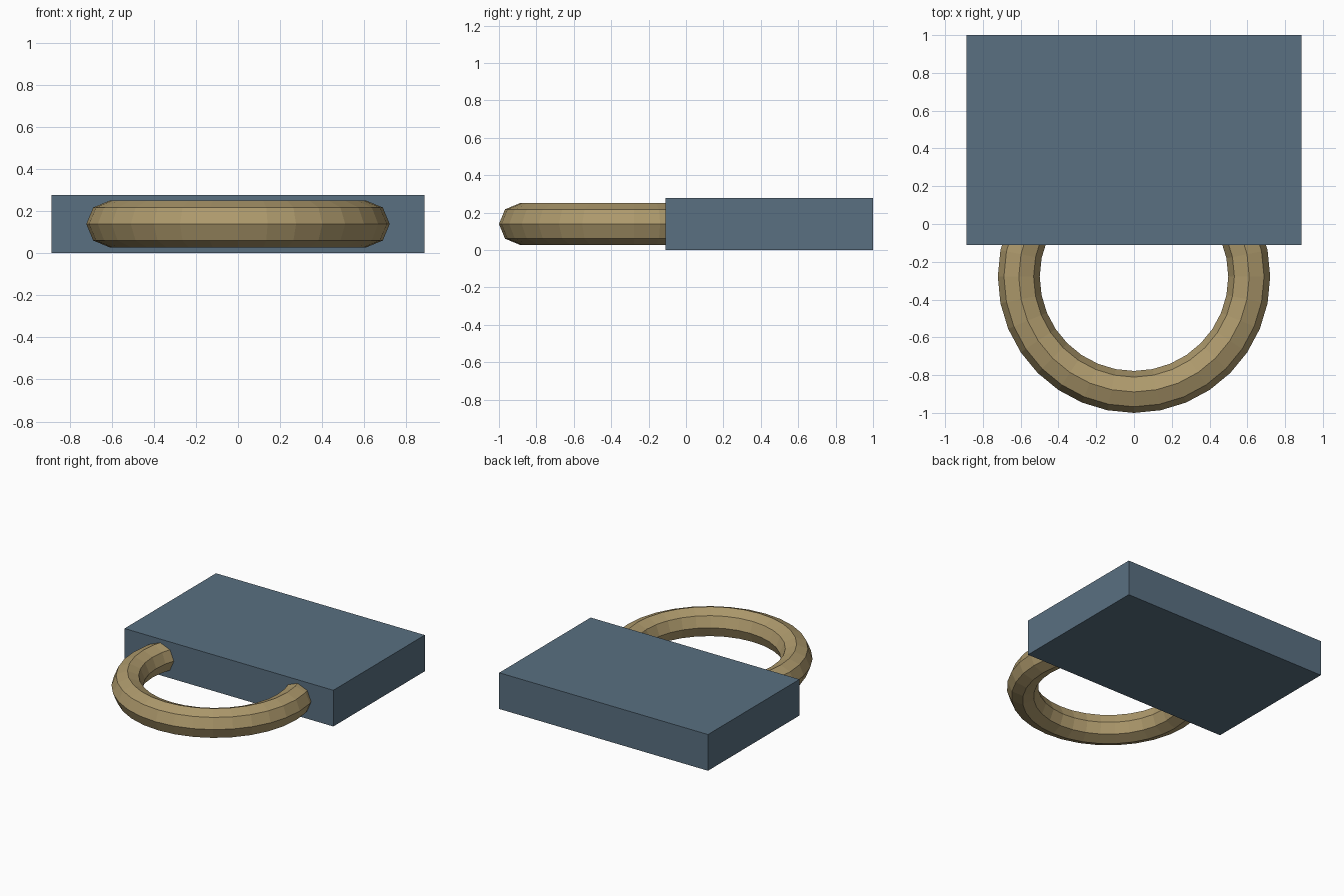
import bpy

if "Cube" in bpy.data.objects:
    bpy.data.objects.remove(bpy.data.objects["Cube"])


def paint(obj, name, color):
    mat = bpy.data.materials.new(name)
    mat.diffuse_color = color
    mat.use_nodes = True
    mat.node_tree.nodes["Principled BSDF"].inputs["Base Color"].default_value = mat.diffuse_color
    obj.data.materials.append(mat)


# Solid rectangular lock body
bpy.ops.mesh.primitive_cube_add(size=1, location=(0, 0.445, 0.139))
body = bpy.context.object
body.name = "lock_body"
body.scale = (1.774, 1.11, 0.278)
bpy.ops.object.transform_apply(location=False, rotation=False, scale=True)
paint(body, "slate_blue", (0.10, 0.16, 0.22, 1))

# Faceted ring shackle, its rear half sunk into the body
bpy.ops.mesh.primitive_torus_add(
    major_segments=32, minor_segments=8,
    major_radius=0.61, minor_radius=0.111,
    location=(0, -0.279, 0.139))
shackle = bpy.context.object
shackle.name = "shackle"
paint(shackle, "brass", (0.42, 0.32, 0.15, 1))
